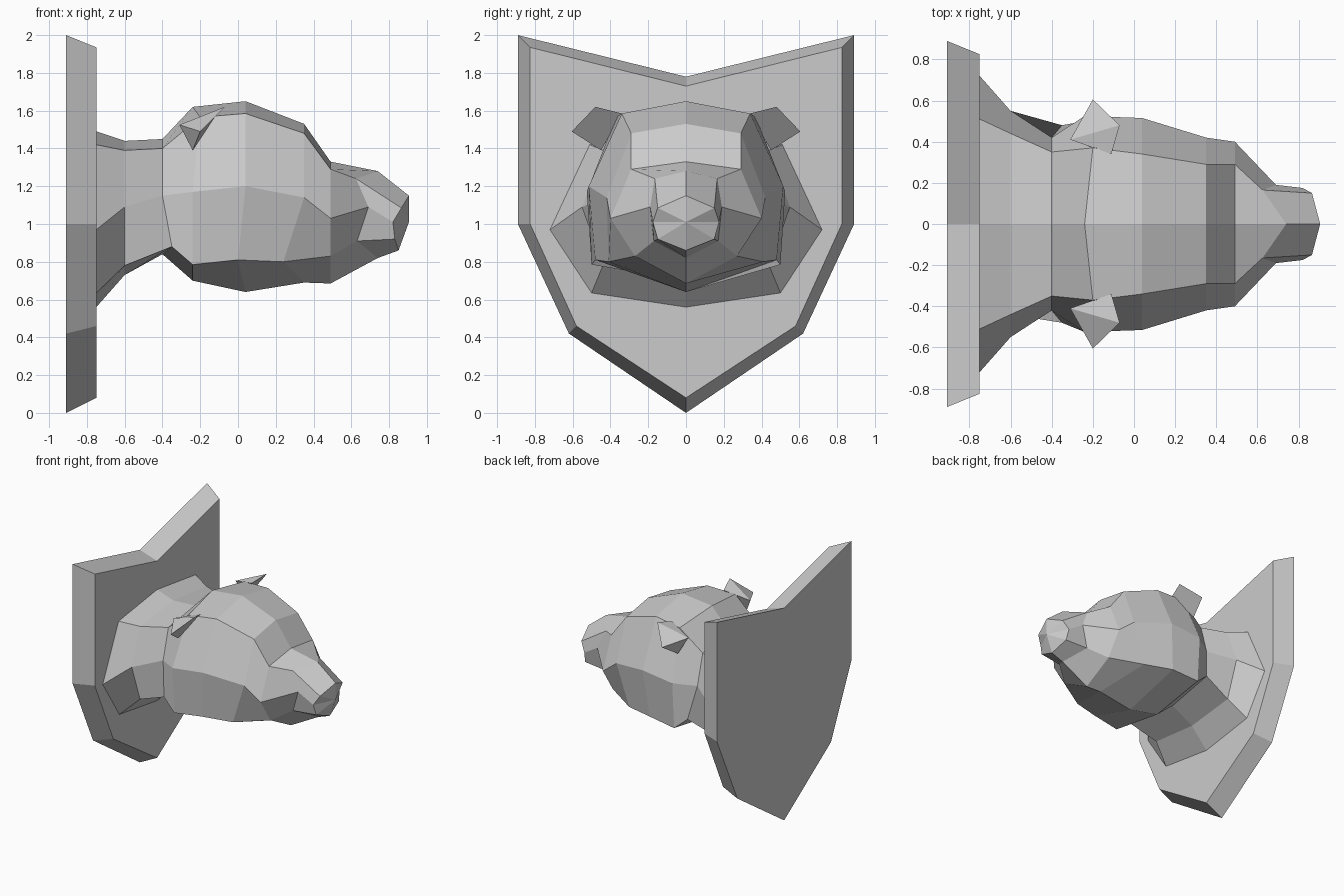
import bpy, bmesh


def finish(name, bm):
    bmesh.ops.recalc_face_normals(bm, faces=bm.faces)
    mesh = bpy.data.meshes.new(name)
    bm.to_mesh(mesh)
    bm.free()
    obj = bpy.data.objects.new(name, mesh)
    bpy.context.collection.objects.link(obj)
    return obj


def full_ring(half):
    """Half section from top centre to bottom centre -> closed symmetric ring."""
    return half + [(x, -y, z) for x, y, z in half[-2:0:-1]]


def loft(bm, halves):
    rings = [[bm.verts.new(p) for p in full_ring(h)] for h in halves]
    for a, b in zip(rings, rings[1:]):
        n = len(a)
        for i in range(n):
            j = (i + 1) % n
            bm.faces.new((a[i], a[j], b[j], b[i]))
    return rings


# Shield plaque with bevelled rim
back = [(0, 1.78), (0.89, 2.0), (0.89, 1.0), (0.62, 0.42), (0, 0.0)]
front = [(0, 1.73), (0.825, 1.935), (0.825, 1.0), (0.58, 0.46), (0, 0.08)]
bm = bmesh.new()
rings = loft(bm, [[(-0.91, y, z) for y, z in back],
                  [(-0.75, y, z) for y, z in front]])
for r in rings:
    bm.faces.new(r)
finish("shield_plaque", bm)

# Bear neck, skull and snout: sections run top, upper corner, side, jaw, bottom
neck = [
    [(-0.75, 0, 1.49), (-0.75, 0.51, 1.42), (-0.75, 0.72, 0.97), (-0.75, 0.50, 0.635), (-0.75, 0, 0.56)],
    [(-0.60, 0, 1.44), (-0.60, 0.44, 1.39), (-0.60, 0.55, 1.09), (-0.60, 0.44, 0.78), (-0.60, 0, 0.73)],
    [(-0.40, 0, 1.45), (-0.40, 0.35, 1.40), (-0.40, 0.42, 1.15), (-0.35, 0.48, 0.88), (-0.40, 0, 0.84)],
]
skull = [
    [(-0.24, 0, 1.62), (-0.20, 0.37, 1.565), (-0.24, 0.525, 1.17), (-0.24, 0.50, 0.785), (-0.24, 0, 0.70)],
    [(0.04, 0, 1.65), (0.04, 0.34, 1.585), (0.04, 0.515, 1.20), (0.00, 0.48, 0.81), (0.04, 0, 0.64)],
    [(0.35, 0, 1.53), (0.35, 0.29, 1.48), (0.35, 0.42, 1.14), (0.24, 0.41, 0.80), (0.35, 0, 0.69)],
    [(0.49, 0, 1.33), (0.49, 0.29, 1.29), (0.49, 0.40, 1.03), (0.49, 0.27, 0.83), (0.49, 0, 0.685)],
]
snout = [
    [(0.74, 0, 1.28), (0.625, 0.165, 1.24), (0.69, 0.19, 1.09), (0.63, 0.17, 0.91), (0.74, 0, 0.82)],
    [(0.905, 0, 1.15), (0.865, 0.15, 1.085), (0.82, 0.175, 1.01), (0.83, 0.15, 0.92), (0.85, 0, 0.86)],
]
bm = bmesh.new()
rings = loft(bm, neck + skull + snout)
bm.faces.new(rings[0])
# Nose tip fan
tip = bm.verts.new((0.905, 0, 1.01))
nose = rings[-1]
for i in range(len(nose)):
    bm.faces.new((nose[i], nose[(i + 1) % len(nose)], tip))
finish("bear_head", bm)

# Ears: flat slanted front face with a wedge behind it, mirrored across y
bm = bmesh.new()
face = [bm.verts.new(p) for p in [(-0.11, 0.34, 1.585), (-0.07, 0.48, 1.62),
                                  (-0.20, 0.605, 1.49), (-0.24, 0.45, 1.39)]]
root = bm.verts.new((-0.31, 0.41, 1.525))
bm.faces.new(face)
for i in range(4):
    bm.faces.new((face[i], face[(i + 1) % 4], root))
ears = finish("ears", bm)
mirror = ears.modifiers.new("mirror", 'MIRROR')
mirror.use_axis = (False, True, False)
mirror.use_clip = False
